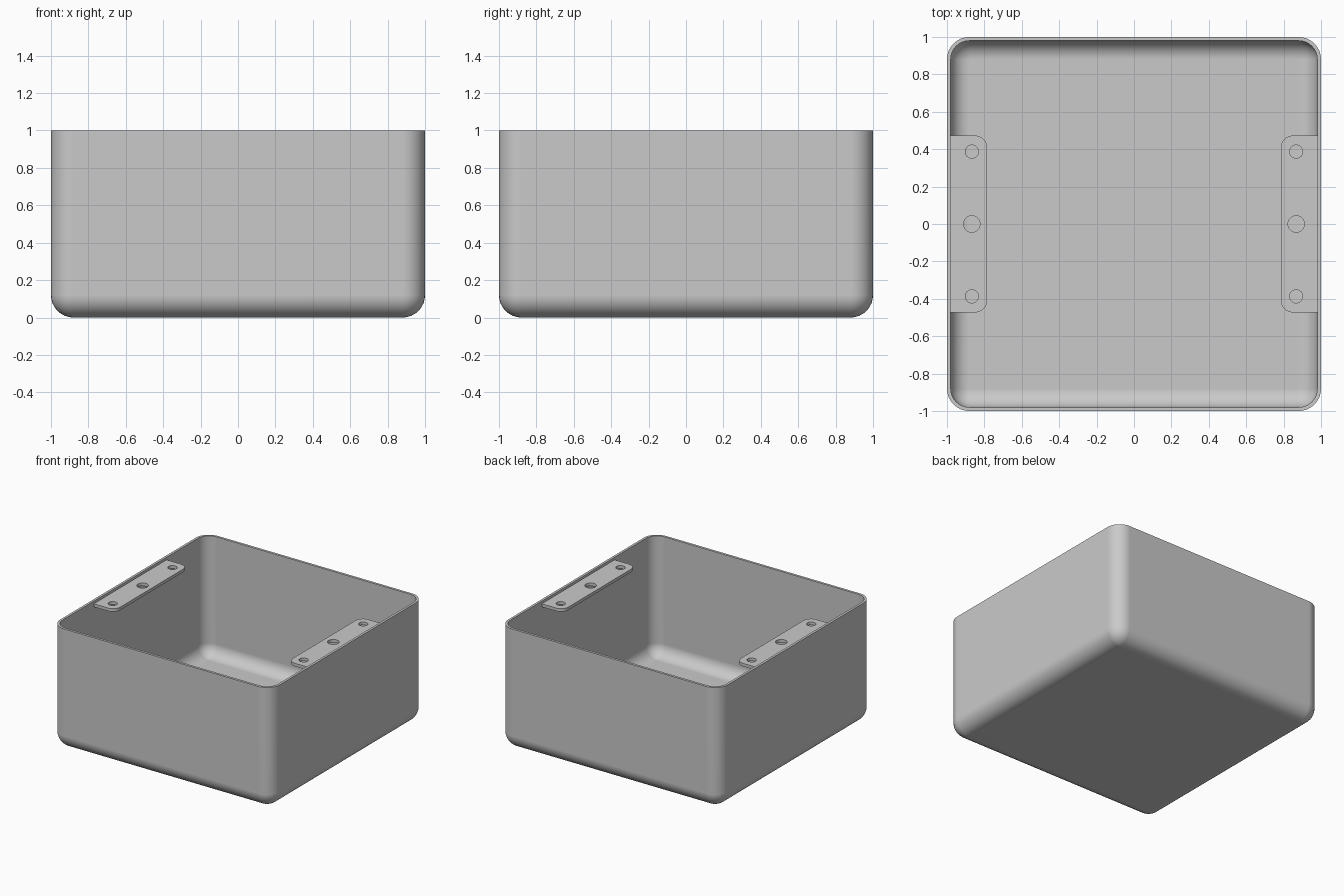
import bpy, bmesh
from math import cos, sin, pi, radians

cube = bpy.data.objects.get("Cube")
if cube:
    bpy.data.objects.remove(cube, do_unlink=True)

WALL, RADIUS, HEIGHT, STEPS = 0.02, 0.12, 1.0, 8

grey = bpy.data.materials.new("plain grey")
grey.use_nodes = True
colour = (0.59, 0.59, 0.59, 1)
grey.diffuse_color = colour
grey.node_tree.nodes["Principled BSDF"].inputs["Base Color"].default_value = colour


def add_object(name, bm):
    bmesh.ops.recalc_face_normals(bm, faces=bm.faces)
    mesh = bpy.data.meshes.new(name)
    bm.to_mesh(mesh)
    bm.free()
    mesh.materials.append(grey)
    obj = bpy.data.objects.new(name, mesh)
    bpy.context.collection.objects.link(obj)
    bpy.ops.object.select_all(action="DESELECT")
    obj.select_set(True)
    bpy.context.view_layer.objects.active = obj
    bpy.ops.object.shade_smooth_by_angle(angle=radians(30))
    normals = obj.modifiers.new("even shading", "WEIGHTED_NORMAL")
    normals.keep_sharp = True


def arc(cx, cy, r, start, end, n):
    return [(cx + r * cos(start + (end - start) * i / n),
             cy + r * sin(start + (end - start) * i / n)) for i in range(n + 1)]


def ring(bm, core, r, z):
    """Square of verts with corners rounded to r around a core half-width."""
    corners = [(core, core), (-core, core), (-core, -core), (core, -core)]
    return [bm.verts.new((x, y, z)) for i, (cx, cy) in enumerate(corners)
            for x, y in arc(cx, cy, r, i * pi / 2, (i + 1) * pi / 2, STEPS)]


# Open box: loft from the underside up, over the rim and down to the floor
bm = bmesh.new()
core = 1 - RADIUS
outer = arc(0, RADIUS, RADIUS, -pi / 2, 0, STEPS) + [(RADIUS, HEIGHT)]
inner = arc(0, RADIUS, RADIUS - WALL, -pi / 2, 0, STEPS) + [(RADIUS - WALL, HEIGHT)]
rings = [ring(bm, core, r, z) for r, z in outer + inner[::-1]]
for low, high in zip(rings, rings[1:]):
    for i in range(len(low)):
        bm.faces.new((low[i - 1], low[i], high[i], high[i - 1]))
for end in (rings[0], rings[-1]):
    bm.faces.new(end[::STEPS + 1])
bmesh.ops.remove_doubles(bm, verts=bm.verts, dist=0.0005)
add_object("open_box", bm)


def add_tab(name, side):
    """Mounting tab with rounded inner corners and three holes."""
    inner, outer, half, r = 0.785, 0.985, 0.473, 0.065
    outline = [(outer, -half), (outer, half)]
    outline += arc(inner + r, half - r, r, pi / 2, pi, 8)
    outline += arc(inner + r, r - half, r, pi, 1.5 * pi, 8)
    loops = [outline]
    for y, radius in ((-0.387, 0.035), (0, 0.044), (0.387, 0.035)):
        loops.append(arc(0.867, y, radius, 0, 2 * pi, 32)[:-1])
    curve = bpy.data.curves.new(name + "_profile", "CURVE")
    curve.dimensions = "2D"
    curve.fill_mode = "BOTH"
    curve.extrude = 0.0125
    for loop in loops:
        spline = curve.splines.new("POLY")
        spline.points.add(len(loop) - 1)
        for point, (x, y) in zip(spline.points, loop):
            point.co = (side * x, y, 0, 1)
        spline.use_cyclic_u = True
    helper = bpy.data.objects.new(name + "_profile", curve)
    mesh = bpy.data.meshes.new_from_object(helper)
    bm = bmesh.new()
    bm.from_mesh(mesh)
    bpy.data.objects.remove(helper)
    bpy.data.curves.remove(curve)
    bpy.data.meshes.remove(mesh)
    bmesh.ops.remove_doubles(bm, verts=bm.verts, dist=0.0002)
    bmesh.ops.translate(bm, verts=bm.verts, vec=(0, 0, 0.9665))
    add_object(name, bm)


# Mounting tabs just below the rim
add_tab("left_mounting_tab", 1)
add_tab("right_mounting_tab", -1)
